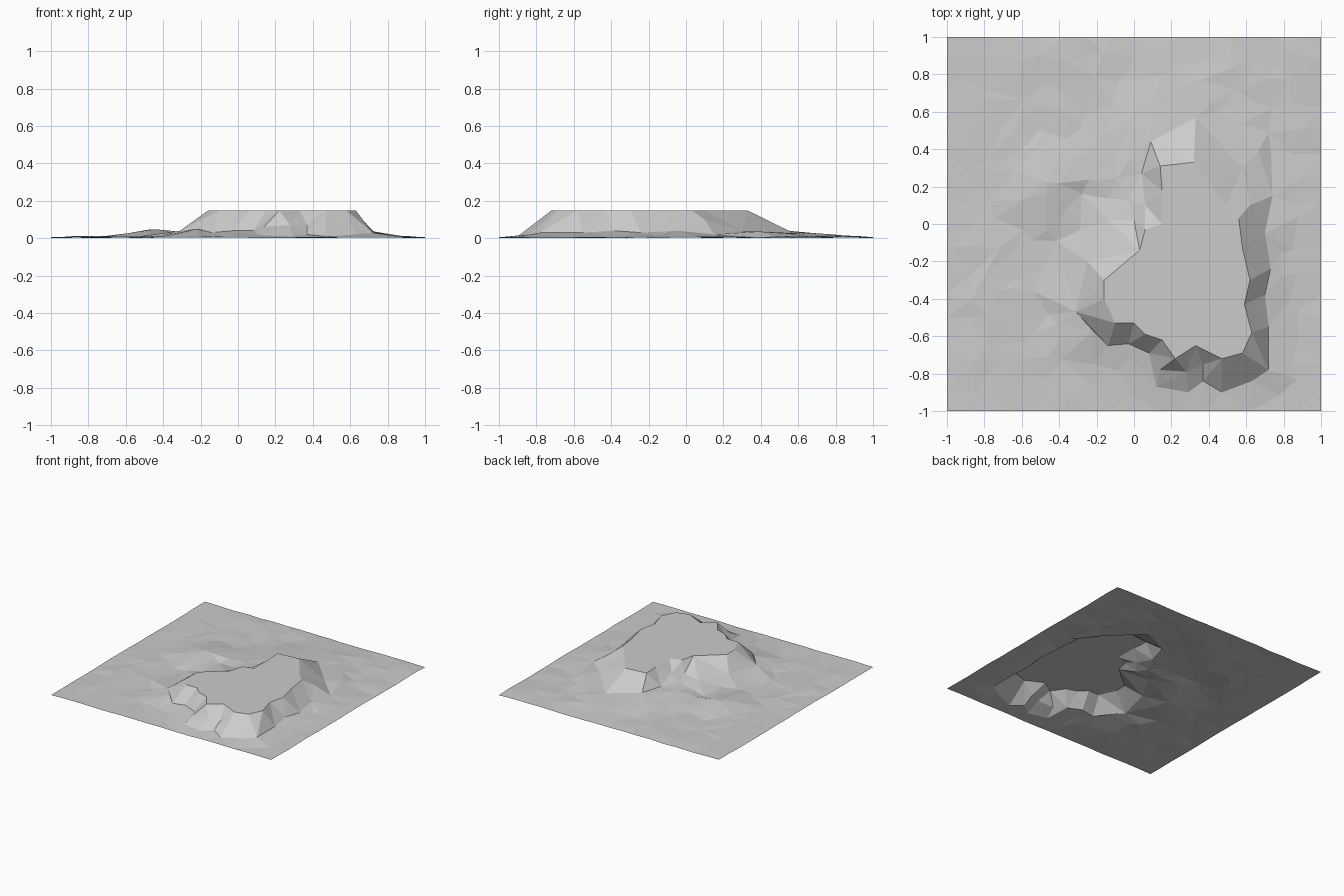
import bpy
import bmesh
import random
from math import exp
from mathutils import Vector
from mathutils.geometry import delaunay_2d_cdt, intersect_point_line

random.seed(4)
TOP = 0.148

cube = bpy.data.objects.get("Cube")
if cube:
    bpy.data.objects.remove(cube, do_unlink=True)

# Plateau edge, counterclockwise
rim = [(.33, -.65), (.47, -.72), (.58, -.69), (.63, -.58), (.59, -.43), (.62, -.3),
       (.58, -.13), (.56, .03), (.49, .1), (.42, .2), (.32, .33), (.14, .31),
       (.15, .18), (.15, 0), (.06, -.03), (.03, -.14), (-.16, -.3), (-.16, -.4),
       (-.1, -.53), (0, -.53), (.06, -.59), (.15, -.62), (.22, -.72)]

# Foot of the slope, with heights
foot = [(.37, -.84, .02), (.47, -.9, .01), (.63, -.84, .02), (.72, -.78, .03),
        (.72, -.55, .03), (.7, -.38, .04), (.73, -.24, .03), (.7, -.05, .04),
        (.74, .15, .02), (.58, .3, .04), (.33, .57, .03), (.09, .44, .05),
        (.04, .27, .05), (-.03, .13, .05), (-.13, .02, .05), (-.25, -.2, .05),
        (-.31, -.47, .04), (-.14, -.65, .03), (-.03, -.64, .04), (.08, -.69, .04),
        (.12, -.87, .015), (.29, -.9, .01)]

# Breaks part way down the slope
ledges = [(.14, -.78, .06), (.28, -.79, .07), (.37, -.75, .07), (.62, .1, .1),
          (.06, .1, .09), (0, .02, .07), (-.22, -.57, .05)]


def inside(p, loop):
    odd = False
    for a, b in zip(loop, loop[1:] + loop[:1]):
        if (a[1] > p.y) != (b[1] > p.y):
            if p.x < a[0] + (p.y - a[1]) * (b[0] - a[0]) / (b[1] - a[1]):
                odd = not odd
    return odd


def nearest_foot(p):
    """Distance to the foot line and the height there."""
    best = (9, 0)
    for a, b in zip(foot, foot[1:] + foot[:1]):
        q, t = intersect_point_line(p, Vector(a[:2]), Vector(b[:2]))
        t = min(max(t, 0), 1)
        q = Vector(a[:2]).lerp(Vector(b[:2]), t)
        best = min(best, ((p - q).length, a[2] + t * (b[2] - a[2])))
    return best


def ground(p, dist, base):
    """Apron fading into gently rolling ground, with a low mound."""
    reach = .45 if p.y > .2 and p.x < .7 else .16
    fade = max(0, 1 - dist / reach) ** 1.6
    mound = .038 * exp(-((p.x + .46) / .14) ** 2 - ((p.y - .2) / .2) ** 2)
    return base * fade + mound + random.uniform(.002, .012)


points = [Vector((x, y, TOP)) for x, y in rim]
points += [Vector(p) for p in foot + ledges]

# Scattered ground points, with a straight tile border
CELLS = 16
for i in range(CELLS + 1):
    for j in range(CELLS + 1):
        p = Vector((2 * i / CELLS - 1, 2 * j / CELLS - 1))
        border = i in (0, CELLS) or j in (0, CELLS)
        if border:
            points.append(Vector((p.x, p.y, random.uniform(0, .006))))
            continue
        p += Vector((random.uniform(-.045, .045), random.uniform(-.045, .045)))
        dist, base = nearest_foot(p)
        if dist > .06 and not inside(p, foot):
            points.append(Vector((p.x, p.y, ground(p, dist, base))))
points[-1].z = 0

# Triangulate, keeping the rim and foot as edges
n, m = len(rim), len(foot)
edges = [(i, (i + 1) % n) for i in range(n)]
edges += [(n + i, n + (i + 1) % m) for i in range(m)]
verts, _, faces, origin, _, _ = delaunay_2d_cdt(
    [p.xy for p in points], edges, [], 0, 1e-5)

bm = bmesh.new()
for v, ids in zip(verts, origin):
    bm.verts.new((v.x, v.y, points[ids[0]].z if ids else .03))
bm.verts.ensure_lookup_table()
for f in faces:
    bm.faces.new([bm.verts[i] for i in f])
for f in bm.faces:
    f.normal_update()
    if f.normal.z < 0:
        f.normal_flip()

mesh = bpy.data.meshes.new("terrain_tile")
bm.to_mesh(mesh)
bm.free()
terrain = bpy.data.objects.new("terrain_tile", mesh)
bpy.context.collection.objects.link(terrain)

# Plain grey stone
grey = bpy.data.materials.new("stone_grey")
grey.use_nodes = True
color = (.6, .6, .6, 1)
grey.diffuse_color = color
grey.node_tree.nodes["Principled BSDF"].inputs["Base Color"].default_value = color
mesh.materials.append(grey)
